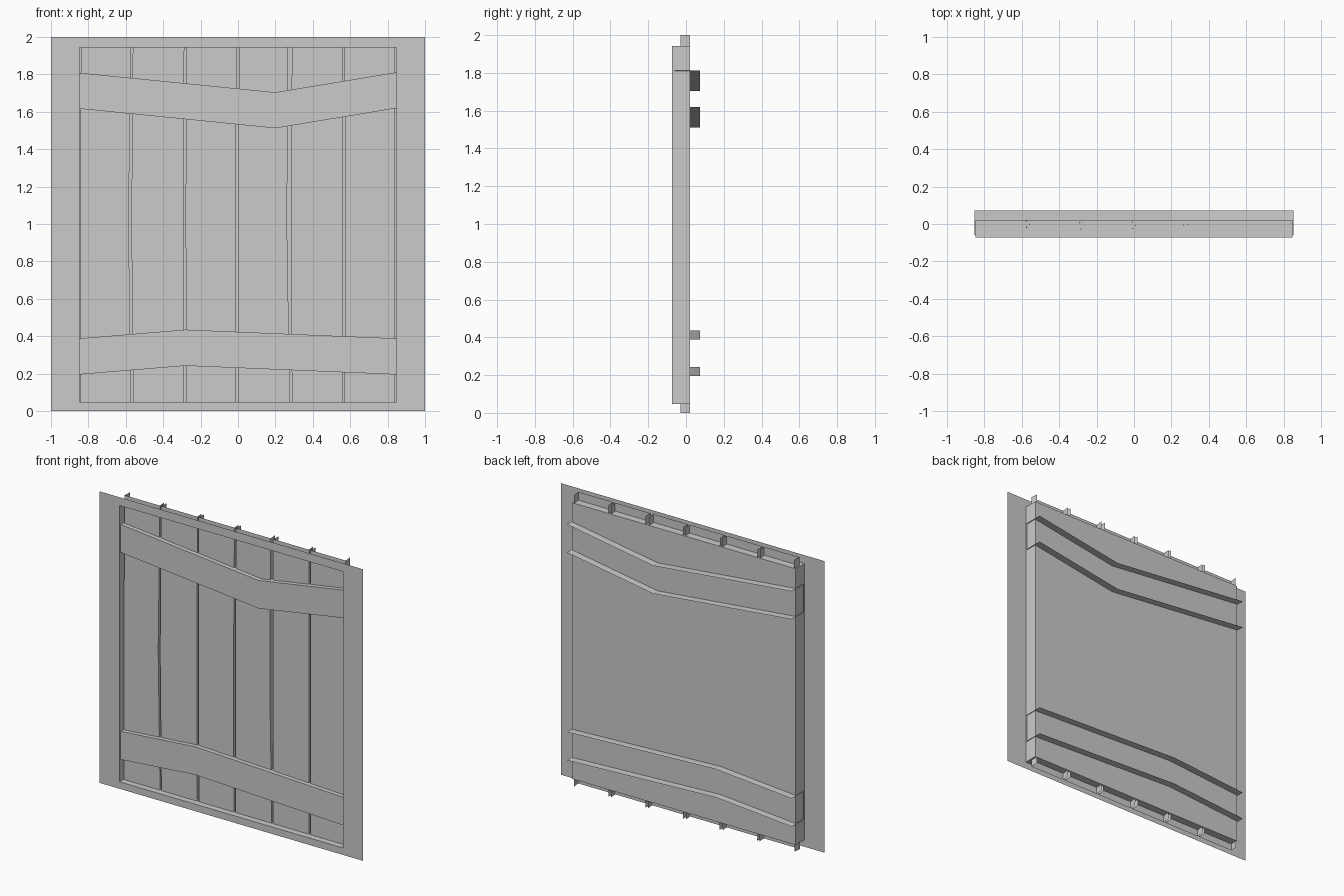
import bpy

if "Cube" in bpy.data.objects:
    bpy.data.objects.remove(bpy.data.objects["Cube"])

FRONT, PLANK, BACK, RAIL, RAIL_END = -0.073, -0.03, 0.022, -0.06, 0.073
HX, Z0, Z1 = 0.848, 0.048, 1.943          # recess half width, bottom, top


def make(name, verts, faces):
    mesh = bpy.data.meshes.new(name)
    mesh.from_pydata(verts, [], faces)
    mesh.update()
    ob = bpy.data.objects.new(name, mesh)
    bpy.context.collection.objects.link(ob)
    return ob


def rect(x, z0, z1, y):
    return [(-x, y, z0), (x, y, z0), (x, y, z1), (-x, y, z1)]


# Flat wall sheet with a rectangular recess and a flat back
verts = rect(1, 0, 2, FRONT) + rect(HX, Z0, Z1, FRONT) + rect(HX, Z0, Z1, BACK)
faces = []
for ring in (0, 4):
    for i in range(4):
        j = (i + 1) % 4
        faces.append((ring + i, ring + j, ring + 4 + j, ring + 4 + i))
faces.append((8, 9, 10, 11))
make("wall_with_recess", verts, faces)


# Planks: front face plus two slightly slanted sides, open at back and ends
def plank(name, left, right):
    verts, faces = [], []
    for z, l, r in zip((0, 1, 2), left, right):
        verts += [(l + 0.004, BACK, z), (l, PLANK, z),
                  (r, PLANK, z), (r - 0.004, BACK, z)]
    for row in (0, 4):
        for i in range(3):
            a = row + i
            faces.append((a, a + 1, a + 5, a + 4))
    make(name, verts, faces)


# Gap edges (left, right) at bottom, middle and top between planks
gaps = [
    ((-0.846, -0.843), (-0.847, -0.844), (-0.846, -0.840)),
    ((-0.570, -0.560), (-0.585, -0.570), (-0.572, -0.562)),
    ((-0.288, -0.275), (-0.292, -0.280), (-0.287, -0.277)),
    ((-0.010, 0.004), (-0.014, 0.002), (-0.006, 0.005)),
    ((0.278, 0.288), (0.262, 0.285), (0.268, 0.288)),
    ((0.558, 0.570), (0.560, 0.572), (0.558, 0.570)),
    ((0.838, 0.845), (0.840, 0.846), (0.838, 0.845)),
]
for k in range(6):
    plank(f"plank_{k + 1}", [g[1] for g in gaps[k]], [g[0] for g in gaps[k + 1]])


# Bent cross rails: front, top and bottom faces, open at back and ends
def rail(name, path, height):
    verts, faces = [], []
    for x, z in path:
        verts += [(x, RAIL_END, z), (x, RAIL, z),
                  (x, RAIL, z + height), (x, RAIL_END, z + height)]
    for s in range(len(path) - 1):
        for i in range(3):
            a = s * 4 + i
            faces.append((a, a + 4, a + 5, a + 1))
    make(name, verts, faces)


rail("upper_rail", [(-0.853, 1.617), (0.2, 1.512), (0.853, 1.62)], 0.192)
rail("lower_rail", [(-0.853, 0.195), (-0.28, 0.242), (0.853, 0.195)], 0.193)
